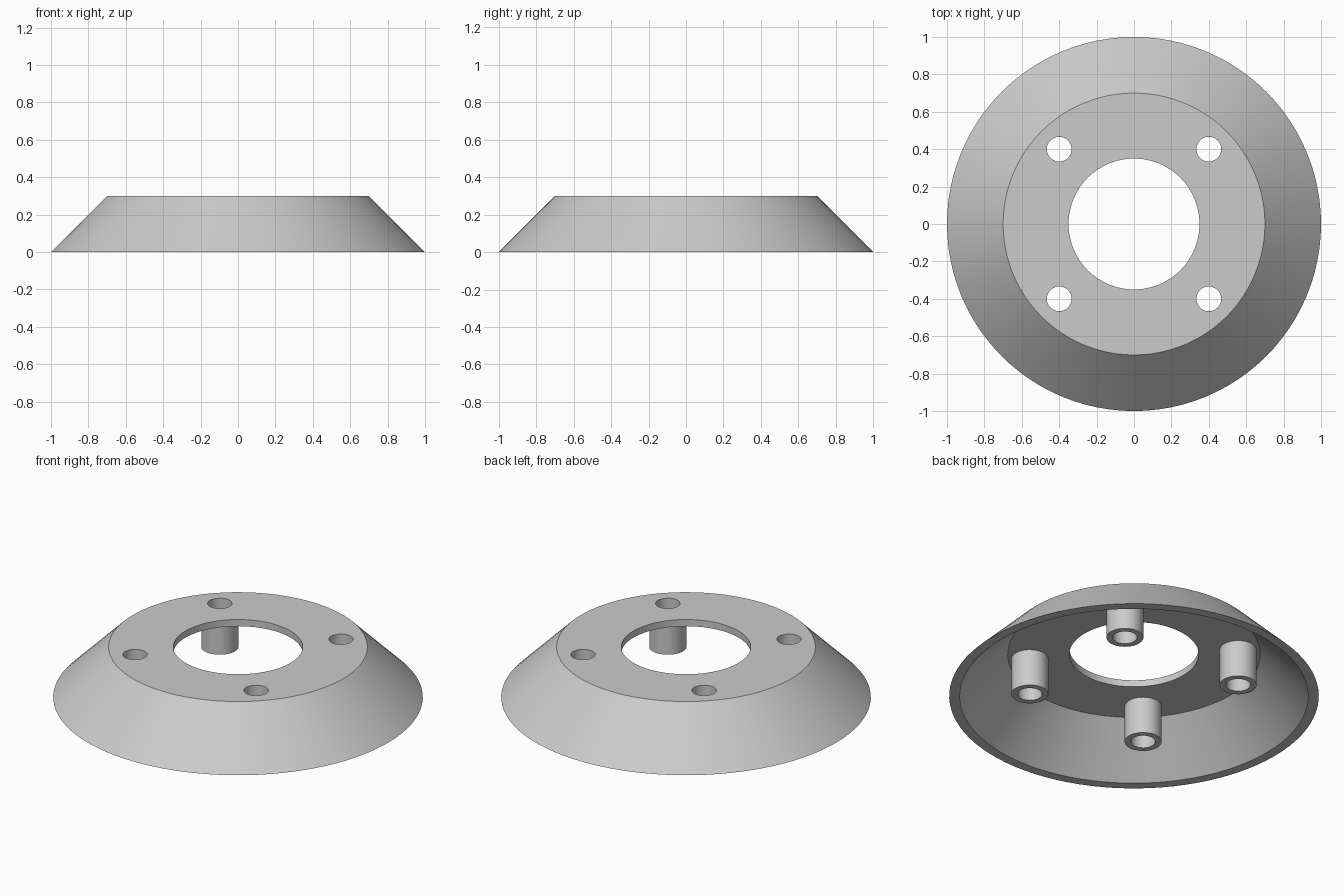
import bpy
import bmesh
import math

cube = bpy.data.objects.get("Cube")
if cube:
    bpy.data.objects.remove(cube, do_unlink=True)

SEGMENTS = 96
HEIGHT, WALL = 0.3, 0.04
BASE_R, TOP_R, BORE_R = 1.0, 0.7, 0.35
BOSS_R, HOLE_R, BOSS_Z, BOSS_OFFSET = 0.1, 0.066, 0.04, 0.4

grey = bpy.data.materials.new("plain grey")
grey.use_nodes = True
colour = (0.6, 0.6, 0.6, 1)
grey.diffuse_color = colour
grey.node_tree.nodes["Principled BSDF"].inputs["Base Color"].default_value = colour


def lathe(name, profile):
    """Revolve a closed (radius, z) outline about the z axis."""
    bm = bmesh.new()
    verts = [bm.verts.new((r, 0, z)) for r, z in profile]
    edges = [bm.edges.new((v, verts[i - 1])) for i, v in enumerate(verts)]
    bmesh.ops.spin(bm, geom=verts + edges, cent=(0, 0, 0), axis=(0, 0, 1),
                   angle=math.tau, steps=SEGMENTS, use_merge=True)
    bmesh.ops.remove_doubles(bm, verts=bm.verts, dist=1e-5)
    bmesh.ops.recalc_face_normals(bm, faces=bm.faces)
    mesh = bpy.data.meshes.new(name)
    bm.to_mesh(mesh)
    bm.free()
    mesh.materials.append(grey)
    obj = bpy.data.objects.new(name, mesh)
    bpy.context.collection.objects.link(obj)
    return obj


def activate(obj):
    bpy.ops.object.select_all(action="DESELECT")
    obj.select_set(True)
    bpy.context.view_layer.objects.active = obj


# Conical flange: sloped skirt of even thickness and a flat top with a bore
ceiling = HEIGHT - WALL
rim = WALL * math.sqrt(2)
flange = lathe("flange", [
    (BASE_R, 0), (TOP_R, HEIGHT), (BORE_R, HEIGHT), (BORE_R, ceiling),
    (BASE_R - rim - ceiling, ceiling), (BASE_R - rim, 0)])

corners = [(sx * BOSS_OFFSET, sy * BOSS_OFFSET) for sx in (-1, 1) for sy in (-1, 1)]

# Four bolt holes through the flat top
for x, y in corners:
    bpy.ops.mesh.primitive_cylinder_add(vertices=48, radius=HOLE_R, depth=1,
                                        location=(x, y, HEIGHT))
    cutter = bpy.context.object
    cutter.name = "hole_cutter"
    cutter.hide_render = True
    activate(flange)
    mod = flange.modifiers.new("bolt hole", "BOOLEAN")
    mod.operation, mod.solver, mod.object = "DIFFERENCE", "EXACT", cutter
    bpy.ops.object.modifier_apply(modifier=mod.name)
    bpy.data.objects.remove(cutter, do_unlink=True)

# Hollow bosses hanging under the bolt holes
SEGMENTS = 48
parts = [flange]
for i, (x, y) in enumerate(corners):
    boss = lathe(f"bolt_boss_{i + 1}", [
        (BOSS_R, BOSS_Z), (BOSS_R, ceiling), (HOLE_R, ceiling), (HOLE_R, BOSS_Z)])
    boss.location = (x, y, 0)
    parts.append(boss)

for part in parts:
    activate(part)
    bpy.ops.object.shade_smooth_by_angle(angle=math.radians(30))
